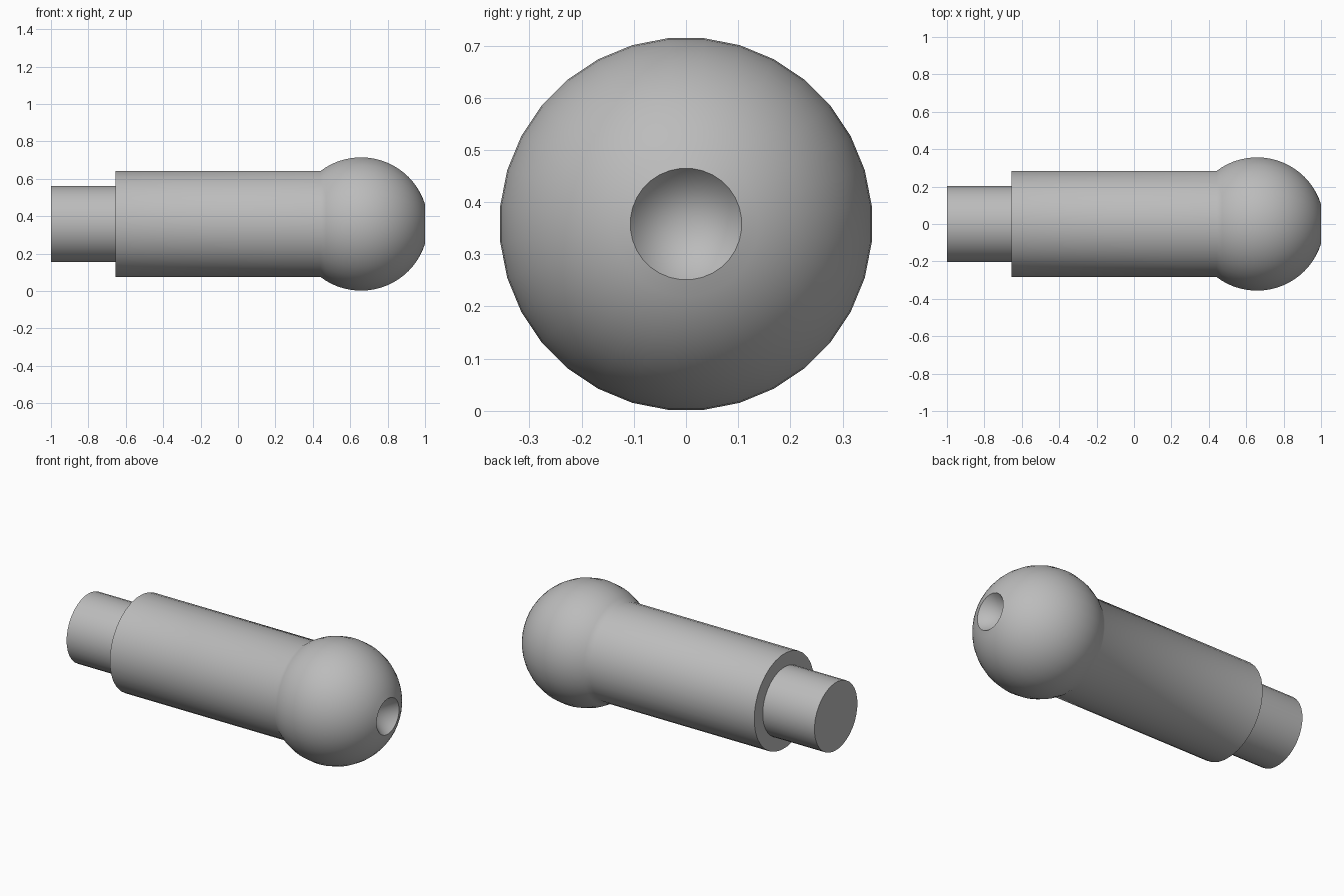
import bpy
import bmesh
from math import sin, cos, asin, pi, radians
from mathutils import Vector

SIDES = 32
AXIS_Z = 0.358
BALL_X, BALL_R = 0.658, 0.358
SHAFT_R, TIP_R, HOLE_R = 0.286, 0.205, 0.107

if "Cube" in bpy.data.objects:
    bpy.data.objects.remove(bpy.data.objects["Cube"])

# Plain grey metal
metal = bpy.data.materials.new("grey_metal")
metal.use_nodes = True
colour = (0.5, 0.5, 0.5, 1)
metal.diffuse_color = colour
metal.node_tree.nodes["Principled BSDF"].inputs["Base Color"].default_value = colour

# Half profile as (x, radius): spigot, shoulder, shaft
profile = [(-1, 0), (-1, TIP_R), (-0.655, TIP_R), (-0.655, SHAFT_R)]

# Ball arc from the shaft joint to the rim of the centre hole
start = pi - asin(SHAFT_R / BALL_R)
end = asin(HOLE_R / BALL_R)
steps = 20
for i in range(steps + 1):
    a = start + (end - start) * i / steps
    profile.append((BALL_X + BALL_R * cos(a), BALL_R * sin(a)))

# Conical centre hole
profile.append((profile[-1][0] - 0.14, 0))

# Turn the profile around the long axis
bm = bmesh.new()
half = pi / SIDES
verts = [bm.verts.new((x, r * sin(half), r * cos(half))) for x, r in profile]
edges = [bm.edges.new(pair) for pair in zip(verts, verts[1:])]
bmesh.ops.spin(bm, geom=verts + edges, cent=Vector(), axis=(1, 0, 0),
               angle=2 * pi, steps=SIDES, use_merge=False)
bmesh.ops.remove_doubles(bm, verts=bm.verts, dist=0.0005)
bmesh.ops.recalc_face_normals(bm, faces=bm.faces)
mesh = bpy.data.meshes.new("ball_stud")
bm.to_mesh(mesh)
bm.free()
mesh.materials.append(metal)

stud = bpy.data.objects.new("ball_stud", mesh)
stud.location.z = AXIS_Z
bpy.context.collection.objects.link(stud)

# Smooth the ball joint, keep the shoulder and hole rim crisp
bpy.ops.object.select_all(action="DESELECT")
stud.select_set(True)
bpy.context.view_layer.objects.active = stud
bpy.ops.object.shade_smooth_by_angle(angle=radians(58))
